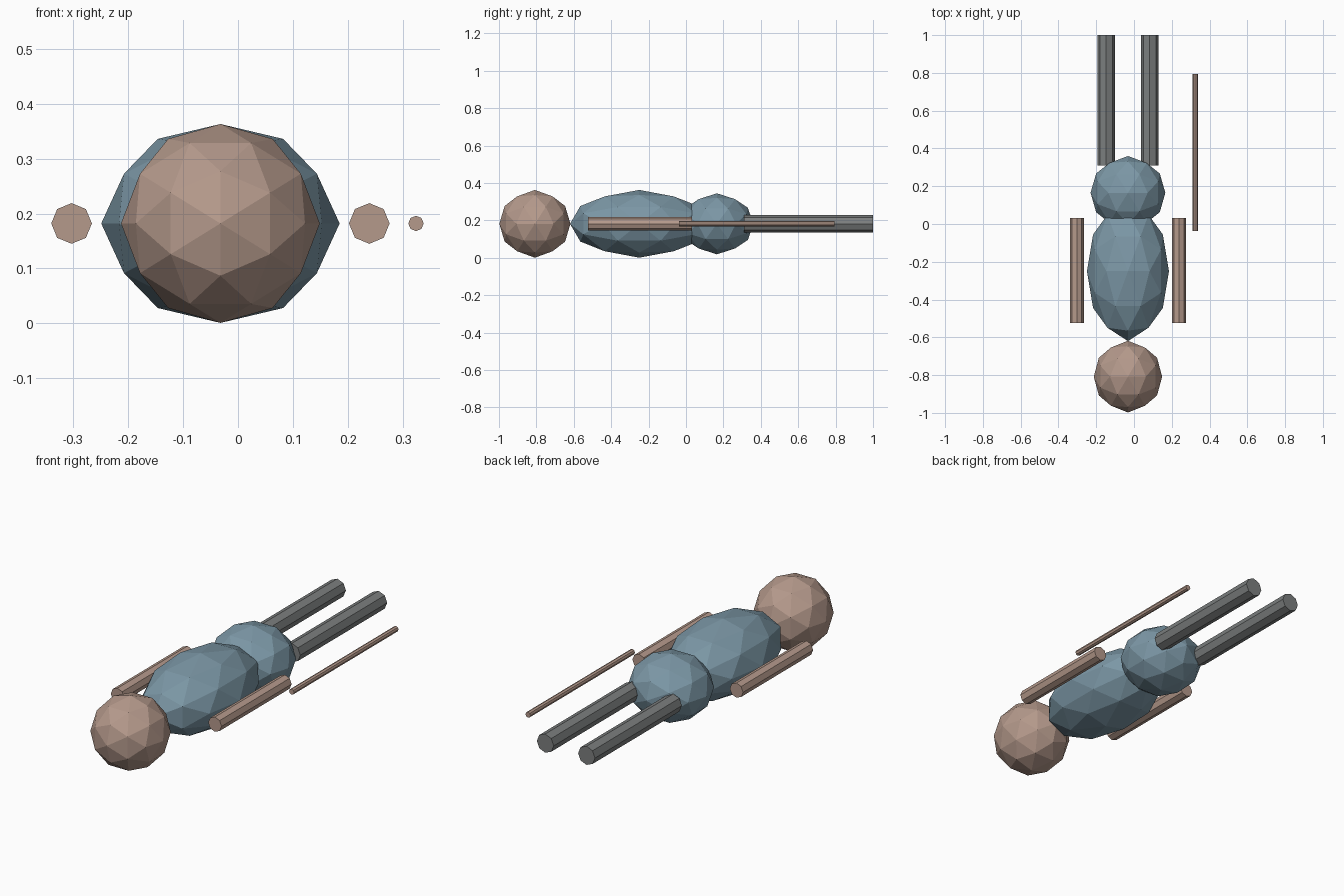
import bpy, bmesh, math
from mathutils import Vector, Matrix

if "Cube" in bpy.data.objects:
    bpy.data.objects.remove(bpy.data.objects["Cube"])

MID_X, MID_Z = -0.032, 0.182


def material(name, rgb):
    m = bpy.data.materials.new(name)
    m.diffuse_color = (*rgb, 1)
    m.use_nodes = True
    m.node_tree.nodes["Principled BSDF"].inputs["Base Color"].default_value = m.diffuse_color
    return m


skin = material("skin", (0.46, 0.32, 0.26))
blue = material("blue_cloth", (0.20, 0.31, 0.38))
grey = material("grey_cloth", (0.20, 0.21, 0.21))


def finish(name, bm, mat):
    bmesh.ops.recalc_face_normals(bm, faces=bm.faces)
    mesh = bpy.data.meshes.new(name)
    bm.to_mesh(mesh)
    bm.free()
    mesh.materials.append(mat)
    obj = bpy.data.objects.new(name, mesh)
    bpy.context.collection.objects.link(obj)
    return obj


def faceted_ball(name, centre, radii, mat):
    """Axis-aligned icosahedron split once: corners plus edge midpoints, hulled."""
    phi = (1 + math.sqrt(5)) / 2
    corners = []
    for a in (-1, 1):
        for b in (-phi, phi):
            corners += [Vector((a, 0, b)), Vector((0, b, a)), Vector((b, a, 0))]
    points = [c.normalized() for c in corners]
    for i, p in enumerate(corners):
        for q in corners[:i]:
            if (p - q).length < 2.1:
                points.append((p + q).normalized())
    bm = bmesh.new()
    for p in points:
        bm.verts.new(p)
    bmesh.ops.convex_hull(bm, input=bm.verts[:])
    bmesh.ops.scale(bm, vec=radii, verts=bm.verts)
    obj = finish(name, bm, mat)
    obj.location = centre


def rod(name, x, y0, y1, radius, mat):
    """Eight-sided rod lying along y."""
    bm = bmesh.new()
    bmesh.ops.create_cone(bm, cap_ends=True, segments=8, radius1=radius,
                          radius2=radius, depth=y1 - y0,
                          matrix=Matrix.Rotation(math.pi / 2, 4, 'X'))
    obj = finish(name, bm, mat)
    obj.location = (x, (y0 + y1) / 2, MID_Z)


# Head, torso and hips
faceted_ball("head", (MID_X, -0.808, MID_Z), (0.181, 0.19, 0.181), skin)
faceted_ball("torso", (MID_X, -0.25, MID_Z), (0.217, 0.37, 0.181), blue)
faceted_ball("hips", (MID_X, 0.165, MID_Z), (0.198, 0.195, 0.163), blue)

# Arms and legs, mirrored about the body
for side, s in (("left", -1), ("right", 1)):
    rod(side + "_arm", MID_X + s * 0.271, -0.525, 0.032, 0.037, skin)
    rod(side + "_leg", MID_X + s * 0.115, 0.31, 1.0, 0.047, grey)

# Staff beside the body
rod("staff", 0.324, -0.037, 0.793, 0.014, skin)
